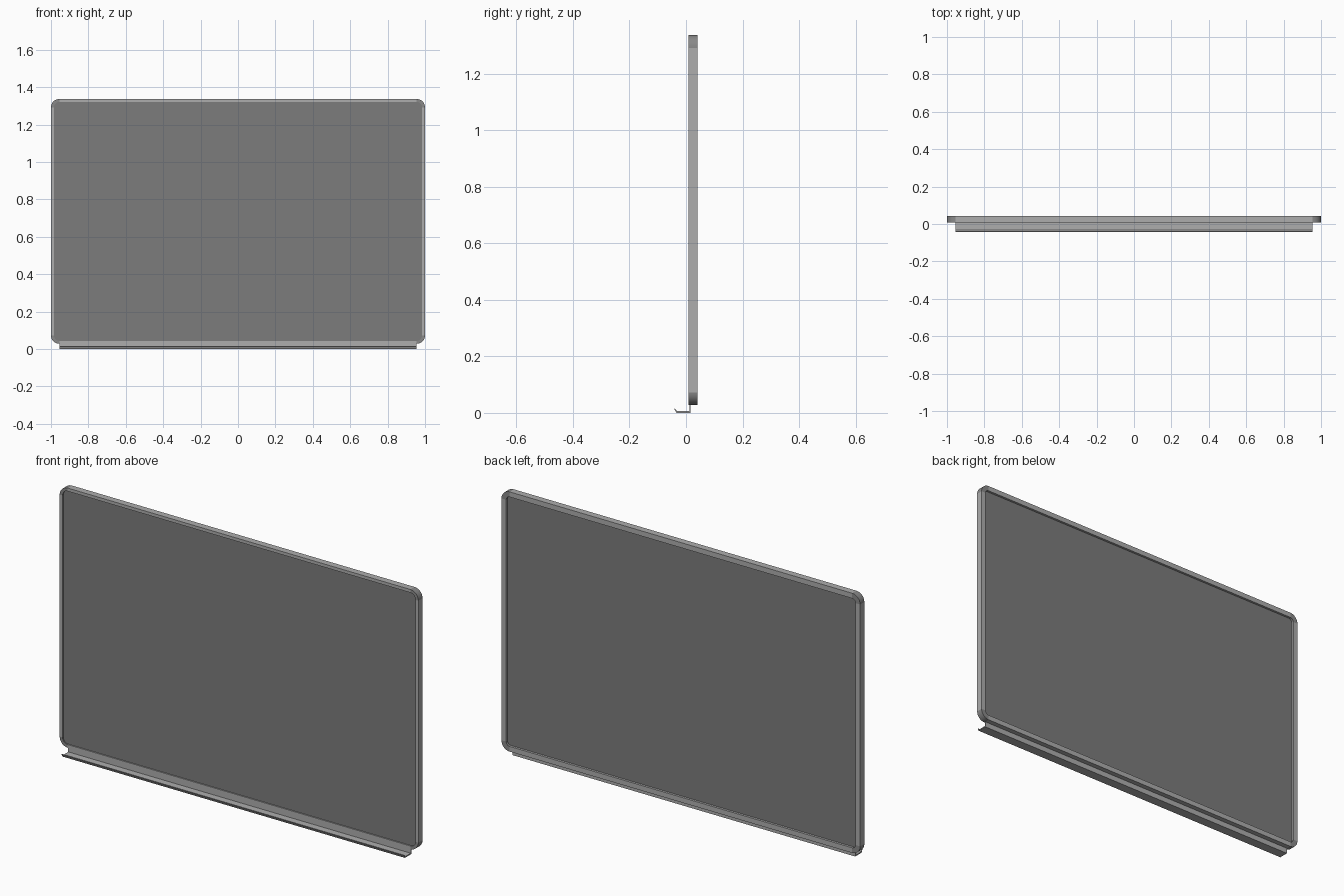
import bpy, bmesh, math

if "Cube" in bpy.data.objects:
    bpy.data.objects.remove(bpy.data.objects["Cube"])

X1, Z0, Z1 = 1.0, 0.028, 1.337      # outer frame limits
R = 0.045                           # corner radius
YF, YB = 0.008, 0.0415              # frame front and back


def material(name, v):
    m = bpy.data.materials.new(name)
    m.diffuse_color = (v, v, v, 1)
    m.use_nodes = True
    m.node_tree.nodes["Principled BSDF"].inputs["Base Color"].default_value = m.diffuse_color
    return m


ALU = material("light grey metal", 0.42)
CORNER = material("mid grey plastic", 0.25)
BOARD = material("board grey", 0.20)


def sweep(name, rings, mat, smooth=False):
    """Skin equal cross-section rings and cap both ends."""
    bm = bmesh.new()
    vs = [[bm.verts.new(p) for p in ring] for ring in rings]
    n = len(vs[0])
    for a, b in zip(vs, vs[1:]):
        for i in range(n):
            j = (i + 1) % n
            bm.faces.new((a[i], a[j], b[j], b[i]))
    bm.faces.new(vs[0])
    bm.faces.new(list(reversed(vs[-1])))
    bmesh.ops.recalc_face_normals(bm, faces=bm.faces)
    me = bpy.data.meshes.new(name)
    bm.to_mesh(me)
    bm.free()
    ob = bpy.data.objects.new(name, me)
    bpy.context.collection.objects.link(ob)
    me.materials.append(mat)
    if smooth:
        bpy.ops.object.select_all(action='DESELECT')
        ob.select_set(True)
        bpy.context.view_layer.objects.active = ob
        bpy.ops.object.shade_smooth_by_angle(angle=math.radians(35))
    return ob


# frame profile: (distance inward from the outer edge, y)
PROFILE = [(0, YF), (0.016, YF), (0.016, 0.018), (0.026, 0.027),
           (0.026, YB), (0, YB)]

# straight rails between the corner pieces
for s, side in ((-1, "left"), (1, "right")):
    sweep(side + "_rail", [[(s * (X1 - u), y, z) for u, y in PROFILE]
                           for z in (Z0 + R, Z1 - R)], ALU)
for zo, d, side in ((Z0, 1, "bottom"), (Z1, -1, "top")):
    sweep(side + "_rail", [[(x, y, zo + d * u) for u, y in PROFILE]
                           for x in (R - X1, X1 - R)], ALU)

# rounded corner pieces
for sx in (-1, 1):
    for sz in (-1, 1):
        cx = sx * (X1 - R)
        cz = Z1 - R if sz > 0 else Z0 + R
        rings = []
        for k in range(11):
            a = math.pi / 2 * k / 10
            rings.append([(cx + sx * (R - u) * math.cos(a), y,
                           cz + sz * (R - u) * math.sin(a)) for u, y in PROFILE])
        sweep("corner_piece", rings, CORNER, True)

# writing panel with rounded corners, set into the frame
outline = []
r = R - 0.014
for q, (sx, sz) in enumerate(((1, 1), (-1, 1), (-1, -1), (1, -1))):
    cx = sx * (X1 - R)
    cz = Z1 - R if sz > 0 else Z0 + R
    for k in range(7):
        a = math.pi / 2 * (q + k / 6)
        outline.append((cx + r * math.cos(a), cz + r * math.sin(a)))
sweep("writing_panel", [[(x, y, z) for x, z in outline] for y in (0.014, 0.030)], BOARD)

# pen tray: back strip, floor and raised front lip
TRAY = [(0.016, 0.030), (0.016, 0.002), (-0.034, 0.002), (-0.034, 0.0),
        (-0.0415, 0.014), (-0.0395, 0.016), (-0.032, 0.006), (0.012, 0.006),
        (0.012, 0.030)]
TRAY[1] = (0.016, 0.0)
TRAY[2:4] = [(-0.034, 0.0)]
sweep("pen_tray", [[(x, y, z) for y, z in TRAY] for x in (-0.955, 0.955)], ALU)
